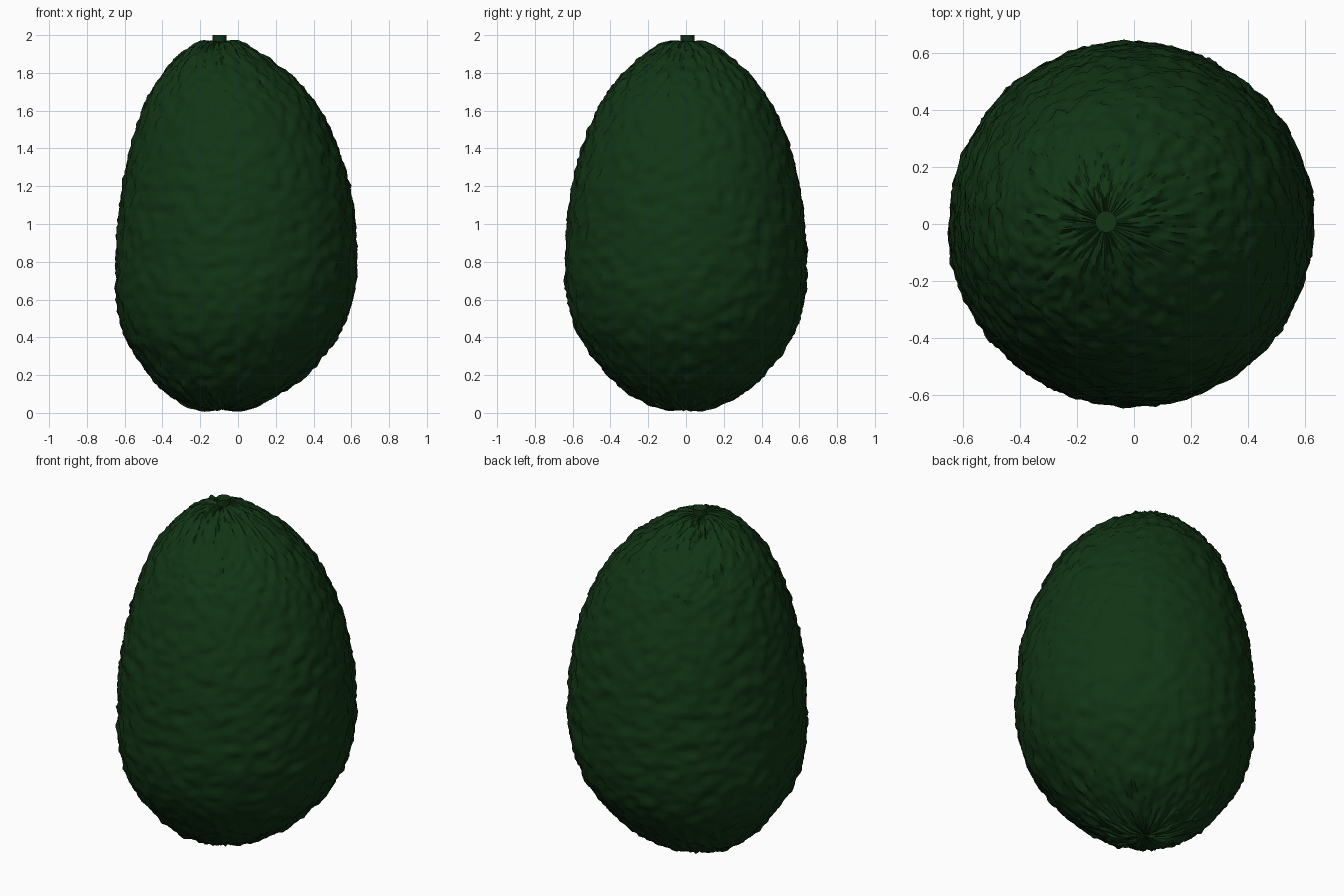
import bpy, bmesh, math
from mathutils import Vector, noise

cube = bpy.data.objects.get("Cube")
if cube:
    bpy.data.objects.remove(cube, do_unlink=True)

# One dark green skin colour
green = bpy.data.materials.new("dark_green_skin")
green.use_nodes = True
COLOR = (0.0055, 0.034, 0.007, 1)
green.diffuse_color = COLOR
bsdf = green.node_tree.nodes["Principled BSDF"]
bsdf.inputs["Base Color"].default_value = COLOR
bsdf.inputs["Roughness"].default_value = 0.7

# Body profile: height, radius, sideways shift of the leaning axis
PROFILE = [Vector(p) for p in (
    (0.02, 0.0, -0.08), (0.025, 0.13, -0.08), (0.1, 0.29, -0.075), (0.2, 0.41, -0.055),
    (0.4, 0.56, -0.035), (0.6, 0.625, -0.018), (0.8, 0.637, -0.008), (1.0, 0.628, -0.008),
    (1.2, 0.6, -0.01), (1.4, 0.55, -0.02), (1.6, 0.47, -0.035), (1.7, 0.41, -0.05),
    (1.8, 0.325, -0.065), (1.9, 0.21, -0.09), (1.96, 0.1, -0.1), (1.96, 0.0, -0.1))]
SEGMENTS, STEPS = 144, 10


def smooth_profile(points, steps):
    """Catmull-Rom curve through the profile points."""
    padded = [points[0]] + points + [points[-1]]
    result = []
    for a, b, c, d in zip(padded, padded[1:], padded[2:], padded[3:]):
        for i in range(steps):
            t = i / steps
            result.append(0.5 * (2 * b + (c - a) * t + (2 * a - 5 * b + 4 * c - d) * t * t
                                 + (3 * b - a - 3 * c + d) * t ** 3))
    return result + [points[-1]]


def bump(angle, z):
    """Pebbled skin that stretches into radial wrinkles at both ends."""
    p = Vector((math.cos(angle), math.sin(angle), z * 1.6))
    return 0.016 * noise.noise(p * 11) + 0.011 * noise.noise(p * 23)


def finish(bm, name, angle):
    bmesh.ops.recalc_face_normals(bm, faces=bm.faces)
    mesh = bpy.data.meshes.new(name)
    bm.to_mesh(mesh)
    bm.free()
    mesh.materials.append(green)
    obj = bpy.data.objects.new(name, mesh)
    bpy.context.collection.objects.link(obj)
    bpy.ops.object.select_all(action='DESELECT')
    obj.select_set(True)
    bpy.context.view_layer.objects.active = obj
    bpy.ops.object.shade_smooth_by_angle(angle=math.radians(angle))
    return obj


# Fruit body: leaning lathe with the bumps pushed out along the surface normal
curve = smooth_profile(PROFILE, STEPS)
bm = bmesh.new()
rings = []
for before, p, after in zip(curve, curve[1:-1], curve[2:]):
    z, r, shift = p
    slope = after - before
    normal = Vector((slope.x, -slope.y)).normalized()
    fade = min(1, r / 0.1)
    ring = []
    for i in range(SEGMENTS):
        a = math.tau * i / SEGMENTS
        h = bump(a, z) * fade
        radius = r + h * normal.x
        ring.append(bm.verts.new((shift + radius * math.cos(a),
                                  radius * math.sin(a), max(0, z + h * normal.y))))
    rings.append(ring)
for low, high in zip(rings, rings[1:]):
    for i in range(SEGMENTS):
        j = (i + 1) % SEGMENTS
        bm.faces.new((low[i], low[j], high[j], high[i]))
for ring, end in ((rings[0], curve[0]), (rings[-1], curve[-1])):
    tip = bm.verts.new((end.z, 0, end.x))
    for i in range(SEGMENTS):
        bm.faces.new((ring[i], ring[(i + 1) % SEGMENTS], tip))
finish(bm, "fruit_body", 60)

# Short stem stub on top
bm = bmesh.new()
bmesh.ops.create_cone(bm, cap_ends=True, segments=32, radius1=0.036, radius2=0.038, depth=0.1)
bmesh.ops.translate(bm, vec=(-0.098, 0.008, 1.95), verts=bm.verts)
finish(bm, "stem", 30)
